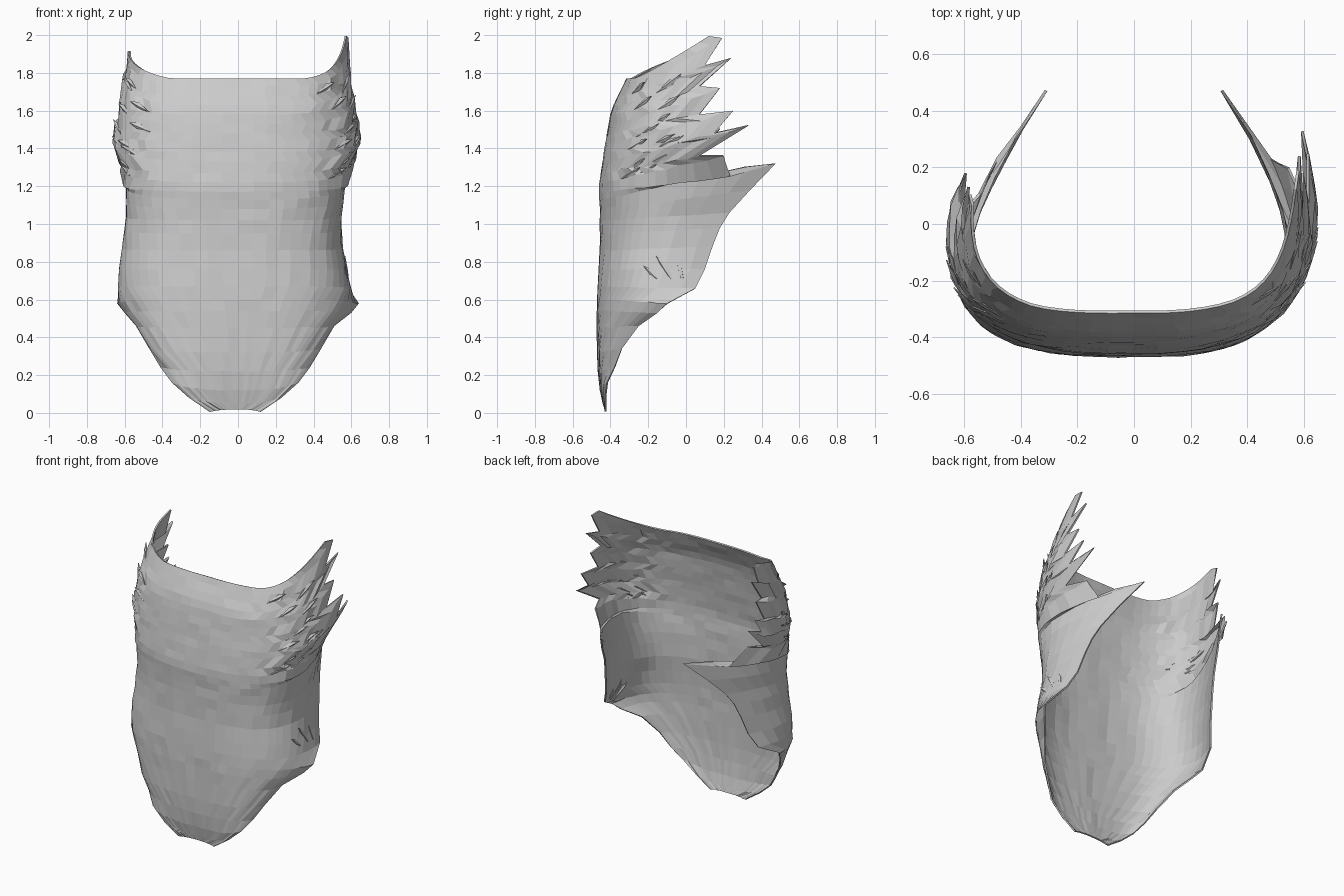
import bpy, bmesh, math, random
from mathutils import Vector

if "Cube" in bpy.data.objects:
    bpy.data.objects.remove(bpy.data.objects["Cube"])

random.seed(4)
COLS = 16  # columns per side

# half cross-section by height: z, front y, side control x, side control y, back x
PROFILE = [(0.0, -.425, .58, -.40, .62), (.15, -.46, .58, -.41, .62), (.35, -.47, .62, -.38, .64),
           (.58, -.47, .70, -.33, .67), (.72, -.465, .71, -.30, .56), (.88, -.455, .68, -.28, .48),
           (1.05, -.455, .70, -.27, .45), (1.2, -.46, .74, -.27, .50), (1.4, -.43, .75, -.25, .60),
           (1.6, -.395, .73, -.22, .58), (1.77, -.315, .66, -.20, .57), (2.0, -.22, .58, -.12, .59)]

# lower edge and back flap: z at front, then end x, y, z
LOWER = [(.018, .12, -.43, .005), (.05, .23, -.43, .08), (.12, .32, -.42, .16),
         (.22, .38, -.38, .24), (.32, .44, -.34, .34), (.45, .51, -.25, .46),
         (.54, .60, -.15, .53), (.6, .64, -.10, .58), (.67, .585, .05, .66),
         (.76, .54, .10, .76), (.86, .515, .14, .88), (.95, .49, .18, .98),
         (1.02, .46, .23, 1.06), (1.08, .40, .34, 1.18)]

# alternating tips and notches of the ragged upper back edge
UPPER = [(1.13, .315, .475, 1.32), (1.17, .48, .23, 1.25), (1.22, .55, .20, 1.36),
         (1.27, .61, .07, 1.36), (1.33, .60, .33, 1.52), (1.38, .64, .14, 1.47),
         (1.43, .62, .25, 1.60), (1.48, .62, .07, 1.58), (1.53, .60, .18, 1.72),
         (1.58, .60, .07, 1.73), (1.63, .59, .24, 1.88), (1.68, .59, .10, 1.84),
         (1.73, .585, .19, 1.985), (1.77, .575, .12, 1.995)]
ROWS = LOWER + UPPER


def section(z, u, side):
    for a, b in zip(PROFILE, PROFILE[1:]):
        if z <= b[0]:
            break
    k = (z - a[0]) / (b[0] - a[0])
    yf, cx, cy, ex = [p + (q - p) * k for p, q in zip(a[1:], b[1:])]
    if side < 0:                    # left flank is a little fuller
        cx += .05
        cy -= .05
    s = 1 - u
    return (Vector((0, yf)) * s**3 + Vector((cx * .68, yf - .012)) * 3 * s * s * u
            + Vector((cx, cy)) * 3 * s * u * u + Vector((ex, .3)) * u**3)


def shell_point(row, t, side):
    zc, xe, ye, ze = row
    if side < 0:
        if zc > 1.2:                # left side is shorter at the top
            ye = ye * .55
            ze -= .075 * (zc - 1.2) / .55
        elif zc < .5:
            xe += .03
    # find how far round the section this row reaches
    lo, hi = 0, 1
    for _ in range(14):
        m = (lo + hi) / 2
        p = section(ze, m, side)
        short = p.x < xe if ze < .3 else p.y < ye
        lo, hi = (m, hi) if short else (lo, m)
    power, start = 2.6, 0
    if zc > 1.45:                   # raised corners of the top edge
        k = min(1, (zc - 1.45) / .25)
        power, start = 2.6 - k * (1.4 if side < 0 else .9), .35 * k
    f = max(0, t - start) / (1 - start)
    z = zc + (ze - zc) * f**power
    v = section(z, t * hi, side) + (Vector((xe, ye)) - section(ze, hi, side)) * t**6
    if side < 0 and .58 < zc < 1.1:  # left flank hangs straighter
        v.x += .035 * math.sin(math.pi * (zc - .58) / .52) * math.sin(math.pi * t**2)
    return Vector((side * v.x, v.y, z))


def mesh_object(name, bm, thickness):
    me = bpy.data.meshes.new(name)
    bm.to_mesh(me)
    bm.free()
    ob = bpy.data.objects.new(name, me)
    bpy.context.collection.objects.link(ob)
    mod = ob.modifiers.new("thickness", "SOLIDIFY")
    mod.thickness = thickness
    mod.offset = -1
    return ob


# main curved shell, rougher on the upper flanks
bm = bmesh.new()
grid = []
for r, row in enumerate(ROWS):
    line = []
    for c in range(-COLS, COLS + 1):
        t = abs(c) / COLS
        v = shell_point(row, t, -1 if c < 0 else 1)
        if 0 < r < len(ROWS) - 1 and t < 1:
            j = .010 if t > .45 and row[0] > 1.2 else .003
            v += Vector([random.uniform(-j, j) for _ in range(3)])
        line.append(bm.verts.new(v))
    grid.append(line)
for a, b in zip(grid, grid[1:]):
    for i in range(2 * COLS):
        bm.faces.new((a[i], a[i + 1], b[i + 1], b[i]))
mesh_object("curved_shell", bm, .01)


# thin tufts lying on the upper flanks, pointing up and back
def add_tuft(bm, base, tip, side, width, height):
    out = Vector((side * .75, -.6, 0)).normalized()
    mid = base.lerp(tip, .6)
    lo = bm.verts.new(mid - Vector((0, 0, width)))
    hi = bm.verts.new(mid + Vector((0, 0, width)))
    ridge = bm.verts.new(mid + out * height)
    b = bm.verts.new(base)
    t = bm.verts.new(tip + out * height)
    for q in ((b, lo, ridge), (lo, t, ridge), (t, hi, ridge), (hi, b, ridge)):
        bm.faces.new(q if side > 0 else q[::-1])


bm = bmesh.new()
for side in (-1, 1):
    for i in range(14):
        row = ROWS[len(LOWER) + 2 + i % 10]
        t = random.uniform(.42, .72)
        base = shell_point(row, t, side)
        tip = shell_point(row, t + .16, side) + Vector((0, 0, .04))
        add_tuft(bm, base, tip, side, random.uniform(.014, .022), .012)
mesh_object("flank_tufts", bm, .004)

# crumpled folds on the right lower flank
bm = bmesh.new()
for y, z, ty, tz in ((-.05, .62, -.22, .78), (-.03, .64, -.15, .83), (.0, .64, -.04, .80)):
    add_tuft(bm, Vector((.59, y, z)), Vector((.555, ty, tz)), 1, .03, .012)
mesh_object("crumpled_fold", bm, .004)
